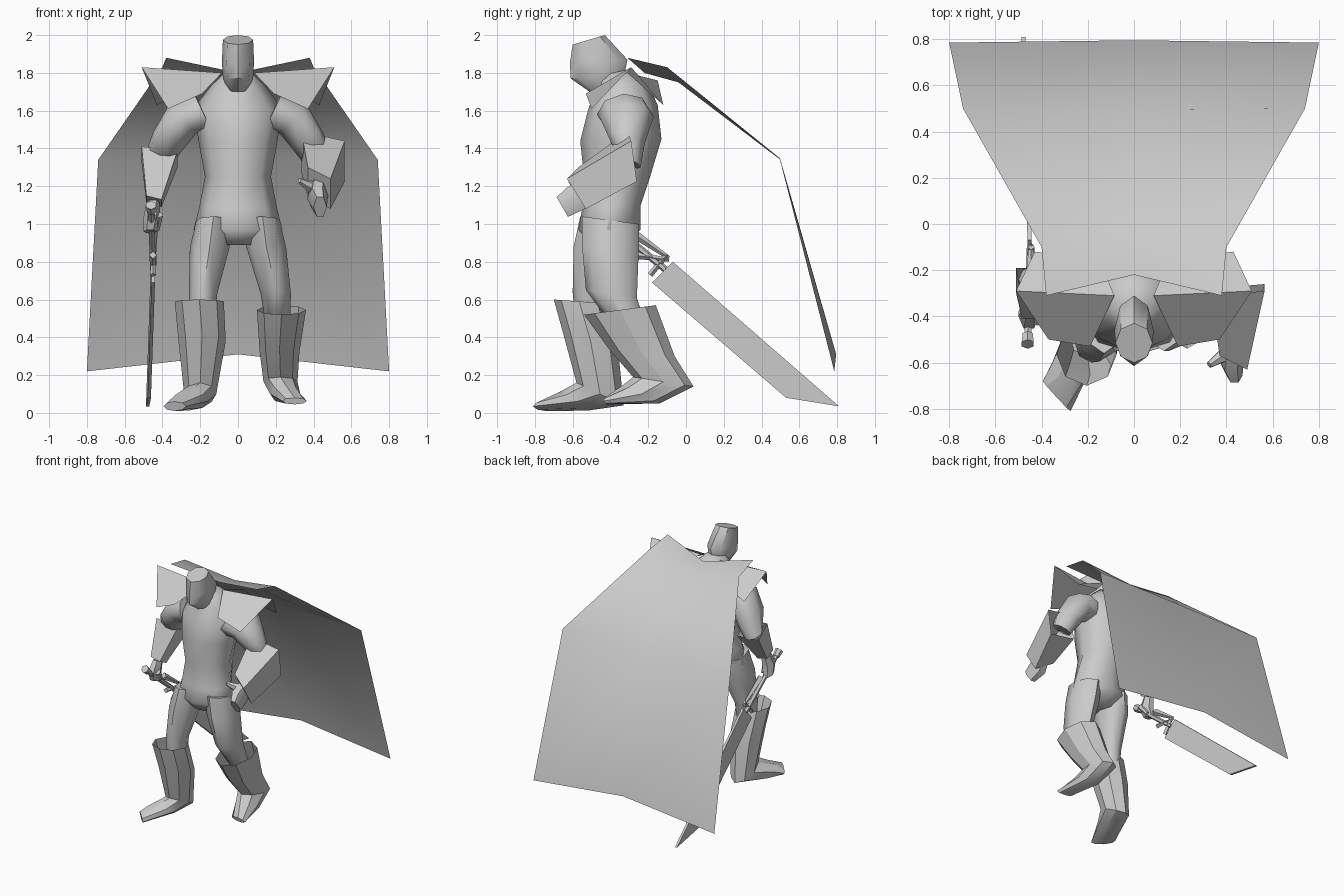
import bpy, bmesh, math
from mathutils import Vector

if "Cube" in bpy.data.objects:
    bpy.data.objects.remove(bpy.data.objects["Cube"])


def finish(name, bm, smooth=None):
    bmesh.ops.recalc_face_normals(bm, faces=bm.faces)
    me = bpy.data.meshes.new(name)
    bm.to_mesh(me)
    bm.free()
    ob = bpy.data.objects.new(name, me)
    bpy.context.collection.objects.link(ob)
    if smooth:
        bpy.ops.object.select_all(action='DESELECT')
        ob.select_set(True)
        bpy.context.view_layer.objects.active = ob
        bpy.ops.object.shade_smooth_by_angle(angle=math.radians(smooth))
    return ob


def loft(name, rings, side=1, n=8, caps=(True, True), smooth=45, box=False):
    """Ring = x, front y, front z, back y, back z, width (x[, y, z])."""
    bm = bmesh.new()
    loops = []
    for x, yf, zf, yb, zb, *w in rings:
        f, b = Vector((x * side, yf, zf)), Vector((x * side, yb, zb))
        w = Vector((w + [0, 0])[:3])
        w.x *= side
        k, ph = (math.sqrt(2), math.pi / 4) if box else (1, 0)
        angles = [ph + math.tau * i / n for i in range(n)]
        loops.append([bm.verts.new((f + b) / 2 + k * (w * math.cos(a) + (f - b) / 2 * math.sin(a)))
                      for a in angles])
    for p, q in zip(loops, loops[1:]):
        for i in range(n):
            j = (i + 1) % n
            bm.faces.new((p[i], p[j], q[j], q[i]))
    for cap, lp in zip(caps, (loops[0], loops[-1])):
        if cap:
            bm.faces.new(lp)
    return finish(name, bm, smooth)


def sheet(name, rows, smooth=None):
    bm = bmesh.new()
    grid = [[bm.verts.new(p) for p in r] for r in rows]
    for p, q in zip(grid, grid[1:]):
        for i in range(len(p) - 1):
            bm.faces.new((p[i], p[i + 1], q[i + 1], q[i]))
    return finish(name, bm, smooth)


def rod(name, a, b, r1, r2, n=6):
    a, b = Vector(a), Vector(b)
    bm = bmesh.new()
    bmesh.ops.create_cone(bm, cap_ends=True, segments=n, radius1=r1, radius2=r2, depth=(b - a).length)
    rot = (b - a).to_track_quat('Z', 'Y')
    for v in bm.verts:
        v.co = (a + b) / 2 + rot @ v.co
    return finish(name, bm)


# Head and torso
loft("head", [(0, -.60, 1.95, -.43, 2.0, .08), (0, -.615, 1.85, -.31, 1.87, .085),
              (0, -.61, 1.77, -.33, 1.77, .08), (0, -.51, 1.70, -.36, 1.72, .05)])
loft("torso", [(0, -.47, 1.78, -.30, 1.82, .07), (0, -.48, 1.71, -.21, 1.76, .14),
               (0, -.52, 1.60, -.15, 1.63, .235), (0, -.56, 1.44, -.13, 1.45, .21),
               (0, -.54, 1.25, -.19, 1.25, .175), (0, -.55, 1.08, -.24, 1.10, .205),
               (0, -.57, .97, -.24, .97, .235), (0, -.50, .89, -.32, .89, .15)], smooth=60)

# Thighs: right leg (-x) strides forward, left leg trails
loft("right_thigh", [(.13, -.56, 1.04, -.26, 1.0, .09), (.15, -.595, .88, -.29, .87, .105),
                     (.185, -.60, .64, -.40, .62, .075), (.19, -.58, .42, -.42, .42, .06)], -1, smooth=60)
loft("left_thigh", [(.13, -.55, 1.04, -.25, 1.0, .09), (.15, -.55, .88, -.25, .87, .105),
                    (.20, -.53, .65, -.26, .61, .08), (.215, -.36, .42, -.20, .42, .06)], 1, smooth=60)

# Boots: flared cuff, ankle to heel, toe
loft("right_boot", [(.205, -.70, .60, -.43, .58, .13), (.19, -.65, .42, -.36, .34, .125),
                    (.20, -.58, .16, -.33, .04, .085), (.26, -.67, .11, -.52, .012, .10, -.02),
                    (.335, -.75, .06, -.74, .01, .06, .065)],
     -1, caps=(False, True), smooth=30)
loft("left_boot", [(.23, -.54, .52, -.16, .57, .13), (.22, -.41, .34, -.06, .30, .105),
                   (.225, -.28, .19, .04, .14, .09), (.25, -.33, .15, -.14, .05, .08),
                   (.30, -.43, .08, -.42, .045, .065, -.01)],
     1, caps=(False, True), smooth=30)

# Upper arms
for name, s, ey in (("right_upper_arm", -1, -.23), ("left_upper_arm", 1, -.29)):
    loft(name, [(.18, -.47, 1.58, -.19, 1.60, .05, 0, .10), (.29, -.45, 1.55, -.17, 1.57, .07, 0, .08),
                (.37, -.41, 1.46, ey + .07, 1.42, .08, 0, .045),
                (.43, ey - .07, 1.35, ey + .05, 1.30, .07, 0, .02)], s, smooth=60)

# Bracers, square and open at the elbow
loft("left_bracer", [(.45, -.30, 1.465, -.27, 1.25, .115, .01, -.025),
                     (.43, -.60, 1.27, -.50, 1.11, .06, -.03, -.03)],
     1, n=4, caps=(False, True), smooth=25, box=True).scale = (1, 1, 1)
loft("right_bracer", [(.415, -.30, 1.40, -.19, 1.31, .095, 0, .01),
                      (.445, -.41, 1.14, -.33, 1.10, .04, 0, .01)],
     -1, n=4, caps=(False, True), smooth=25, box=True)

# Hands
loft("left_hand", [(.43, -.55, 1.25, -.48, 1.13, .05), (.42, -.64, 1.20, -.53, 1.07, .055),
                   (.435, -.69, 1.15, -.62, 1.03, .035)], 1, n=6)
rod("left_thumb", (.40, -.56, 1.19), (.325, -.61, 1.23), .035, .015)
loft("right_hand", [(.45, -.41, 1.13, -.33, 1.10, .035), (.455, -.46, 1.05, -.34, 1.02, .045),
                    (.465, -.43, .97, -.33, .95, .035)], -1, n=6)
rod("right_thumb", (-.42, -.42, 1.05), (-.43, -.36, .97), .025, .015)

# Shoulder plates
for name, s in (("right_shoulder_plate", -1), ("left_shoulder_plate", 1)):
    rows = [[(.19, -.53, 1.69), (.37, -.50, 1.61)],
            [(.085, -.31, 1.80), (.51, -.29, 1.83)],
            [(.15, -.15, 1.76), (.43, -.12, 1.63)]]
    sheet(name, [[(x * s, y, z) for x, y, z in r] for r in rows])

# Cape, half profile rows mirrored about the centre line
edge = [(.38, -.31, 1.88), (.40, -.10, 1.83), (.74, .50, 1.34), (.80, .785, .22)]
mid = [(-.22, 1.80), (-.04, 1.75), (.495, 1.35), (.795, .31)]
sheet("cape", [[(-x, y, z), (0, my, mz), (x, y, z)] for (x, y, z), (my, mz) in zip(edge, mid)], smooth=60)

# Sword: thin blade, grip, guard prongs
bm = bmesh.new()
outline = [(-.18, .69), (-.07, .80), (.81, .035), (.53, .08)]
sides = [[bm.verts.new((-.451 - .03 * (y + .1) + d, y, z)) for y, z in outline] for d in (-.009, .009)]
for lp in sides:
    bm.faces.new(lp)
for i in range(4):
    j = (i + 1) % 4
    bm.faces.new((sides[0][i], sides[0][j], sides[1][j], sides[1][i]))
finish("sword_blade", bm)
rod("sword_grip", (-.46, -.50, 1.08), (-.45, -.11, .76), .018, .018)
rod("pommel", (-.46, -.52, 1.10), (-.46, -.48, 1.065), .03, .025)
rod("guard_upper", (-.45, -.30, .965), (-.445, -.09, .82), .025, .01, 4)
rod("guard_lower", (-.45, -.27, .835), (-.445, -.09, .81), .02, .01, 4)
rod("guard_bar", (-.45, -.19, .73), (-.445, -.10, .84), .015, .015, 4)
